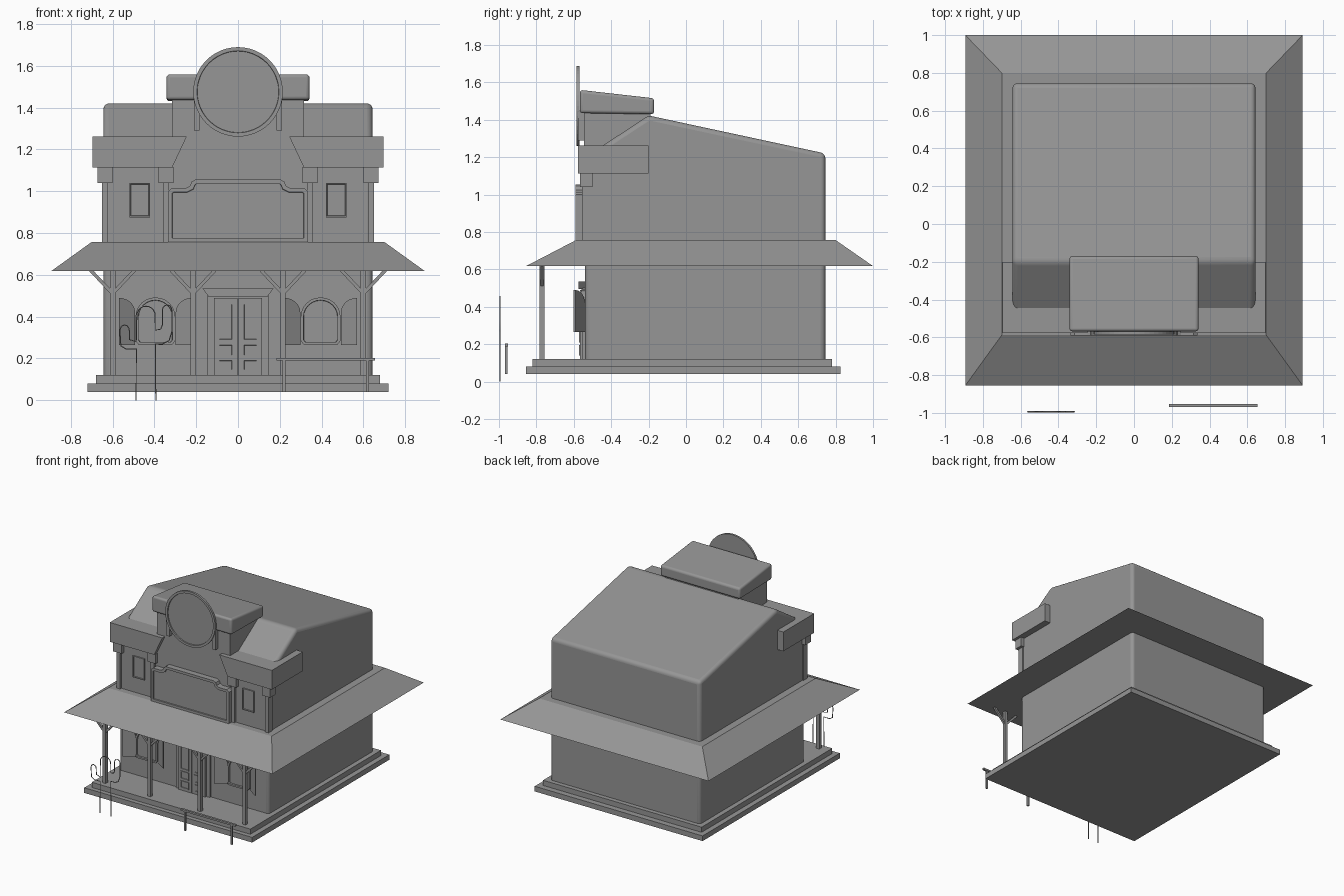
import bpy, bmesh
from math import sin, cos, pi
from mathutils import Vector

if "Cube" in bpy.data.objects:
    bpy.data.objects.remove(bpy.data.objects["Cube"])

grey = bpy.data.materials.new("dark_grey")
grey.diffuse_color = (.305, .305, .305, 1)
grey.use_nodes = True
grey.node_tree.nodes["Principled BSDF"].inputs["Base Color"].default_value = grey.diffuse_color


def finish(name, bm, bevel=0.0, segments=4):
    bmesh.ops.recalc_face_normals(bm, faces=bm.faces)
    me = bpy.data.meshes.new(name)
    bm.to_mesh(me)
    bm.free()
    me.materials.append(grey)
    ob = bpy.data.objects.new(name, me)
    bpy.context.collection.objects.link(ob)
    if bevel:
        mod = ob.modifiers.new("bevel", 'BEVEL')
        mod.width, mod.segments, mod.limit_method = bevel, segments, 'ANGLE'
        bpy.ops.object.select_all(action='DESELECT')
        ob.select_set(True)
        bpy.context.view_layer.objects.active = ob
        bpy.ops.object.shade_smooth_by_angle(angle=0.6)
    return ob


def prism(name, pts, a, b, axis='y', bevel=0.0, inset=0.0, depth=0.01):
    """Extrude a profile (xz along y, or yz along x); optional sunk front panel."""
    place = (lambda u, v, t: (u, t, v)) if axis == 'y' else (lambda u, v, t: (t, u, v))
    bm = bmesh.new()
    near = [bm.verts.new(place(u, v, a)) for u, v in pts]
    far = [bm.verts.new(place(u, v, b)) for u, v in pts]
    front = bm.faces.new(near)
    bm.faces.new(far[::-1])
    n = len(pts)
    for i in range(n):
        bm.faces.new((near[i], far[i], far[(i + 1) % n], near[(i + 1) % n]))
    bmesh.ops.recalc_face_normals(bm, faces=bm.faces)
    if inset:
        for w, d in ((inset, 0), (0.0015, depth)):
            bmesh.ops.inset_individual(bm, faces=[front], thickness=w, use_even_offset=True)
            bmesh.ops.translate(bm, verts=front.verts[:], vec=(0, d, 0))
    return finish(name, bm, bevel)


def rect(x0, x1, z0, z1):
    return [(x0, z0), (x1, z0), (x1, z1), (x0, z1)]


def box(name, x0, x1, y0, y1, z0, z1, bevel=0.0, **kw):
    return prism(name, rect(x0, x1, z0, z1), y0, y1, bevel=bevel, **kw)


def beam(name, p, q, w):
    """Square timber between two points."""
    p, q = Vector(p), Vector(q)
    bm = bmesh.new()
    bmesh.ops.create_cube(bm, size=1)
    bmesh.ops.scale(bm, vec=(w, w, (q - p).length), verts=bm.verts)
    ob = finish(name, bm)
    ob.location = (p + q) / 2
    ob.rotation_euler = (q - p).to_track_quat('Z', 'Y').to_euler()
    return ob


def mirror_x(pts, s):
    return [(s * x, z) for x, z in pts]


def arc(cx, cz, rx, rz, a0, a1, n=8):
    return [(cx + rx * cos(a0 + (a1 - a0) * i / n), cz + rz * sin(a0 + (a1 - a0) * i / n))
            for i in range(n + 1)]


# Stepped plinth
box("lower_step", -.72, .72, -.855, .825, .04, .08)
box("upper_step", -.68, .68, -.82, .78, .08, .12)

# Main building with sloping roof
prism("building_body", [(-.54, .085), (-.54, 1.2), (-.2, 1.423), (.745, 1.22), (.745, .085)],
      -.643, .643, axis='x', bevel=.025)

# Awning running round the building
bm = bmesh.new()
rings = [[bm.verts.new(c) for c in ((-x, y0, z), (x, y0, z), (x, y1, z), (-x, y1, z))]
         for x, y0, y1, z in ((.893, -.855, 1.0, .618), (.70, -.588, .80, .757))]
for r in rings:
    bm.faces.new(r)
for i in range(4):
    j = (i + 1) % 4
    bm.faces.new((rings[0][i], rings[0][j], rings[1][j], rings[1][i]))
finish("awning", bm)

# Central false-front tower and its sloped cap
box("tower", -.315, .315, -.545, -.19, 1.0, 1.44)
prism("tower_cap", [(-.568, 1.436), (-.568, 1.56), (-.17, 1.515), (-.17, 1.43)],
      -.342, .342, axis='x', bevel=.016)

# Cornices, pilasters, upper windows, lower windows and shutters on both sides
for s, side in ((-1, "left"), (1, "right")):
    prism(f"cornice_{side}", mirror_x([(.245, 1.262), (.695, 1.262), (.695, 1.113), (.315, 1.113)], s),
          -.578, -.20)
    for k, x in (("outer", .637), ("inner", .345)):
        hw = .036
        box(f"{k}_capital_{side}", s * x - hw, s * x + hw, -.567, -.50, 1.04, 1.115)
        box(f"{k}_pilaster_{side}", s * x - .014, s * x + .014, -.556, -.51, .75, 1.04)
    box(f"upper_window_{side}", s * .47 - .05, s * .47 + .05, -.55, -.53, .875, 1.04,
        inset=.006, depth=.006)
    c = s * .395
    arch = [(c - .095, .285), (c - .08, .265), (c + .08, .265), (c + .095, .285)]
    arch += arc(c, .40, .095, .092, 0, pi, 12)[:-1] + [(c - .095, .40)]
    prism(f"window_{side}", arch, -.562, -.53, inset=.013, depth=.012)
    # half-arched shutters swung open
    for t in (-1, 1):
        top = arc(0, .42, .078, .07, pi / 2, 0, 6)
        prof = [(c + t * .175, .265)] + [(c + t * (.175 - u), z) for u, z in top] \
            + [(c + t * .097, .265)]
        sh = prism(f"shutter_{side}_{'b' if t > 0 else 'a'}", prof, -.552, -.541)
        for v in sh.data.vertices:
            v.co.y -= .05 * (abs(v.co.x - c) - .097) / .078
    # brackets carrying the round sign
    box(f"sign_bracket_{side}", s * .197 - .014, s * .197 + .014, -.578, -.54, 1.29, 1.45)

# Name board with stepped shoulders (blank)
half = [(.335, .755), (.335, 1.0), (.315, 1.015), (.25, 1.015), (.23, 1.025),
        (.222, 1.045), (.205, 1.055)]
prism("facade_board", half + mirror_x(half[::-1], -1), -.59, -.53, inset=.02, depth=.008)

# Round sign with rim
prism("round_sign", arc(0, 1.475, .214, .214, 0, 2 * pi, 48)[:-1], -.586, -.57,
      inset=.018, depth=.008)

# Door with frame, panels and lintel
box("door_frame", -.145, .145, -.553, -.53, .12, .505)
prism("door_lintel", [(-.14, .495), (.14, .495), (.17, .535), (-.17, .535)], -.575, -.53)
for s, side in ((-1, "left"), (1, "right")):
    x0, x1 = sorted((s * .003, s * .115))
    box(f"door_leaf_{side}", x0, x1, -.566, -.54, .12, .49)
    for k, (z0, z1) in enumerate(((.14, .195), (.21, .27), (.285, .465))):
        box(f"door_panel_{side}_{k}", x0 + .02, x1 - .02, -.571, -.55, z0, z1, inset=.006, depth=.003)

# Porch posts with Y braces
for i, x in enumerate((-.60, -.215, .215, .60)):
    box(f"porch_post_{i}", x - .013, x + .013, -.783, -.757, .12, .63)
    for t in (-1, 1):
        beam(f"porch_brace_{i}_{'b' if t > 0 else 'a'}", (x, -.77, .51), (x + t * .105, -.77, .622), .016)

# Hitching rail
box("hitching_rail", .185, .655, -.969, -.952, .189, .203)
for x in (.22, .62):
    box("hitching_post", x - .007, x + .007, -.967, -.954, .04, .195)

# Wire cactus outline
path = [(-.487, 0), (-.486, .245), (-.535, .245), (-.56, .26), (-.564, .32)]
path += arc(-.542, .335, .022, .025, pi, 0, 6) + [(-.518, .29), (-.486, .28), (-.484, .40)]
path += arc(-.44, .405, .044, .045, pi, 0, 10) + [(-.396, .335), (-.37, .34), (-.362, .36)]
path += arc(-.339, .43, .023, .026, pi, 0, 6) + [(-.316, .33), (-.33, .285), (-.36, .27),
                                                (-.395, .27), (-.393, 0)]
cu = bpy.data.curves.new("cactus_outline", 'CURVE')
cu.dimensions = '3D'
cu.bevel_depth, cu.bevel_resolution = .003, 1
cu.materials.append(grey)
sp = cu.splines.new('POLY')
sp.points.add(len(path) - 1)
for p, (x, z) in zip(sp.points, path):
    p.co = (x, -.994, z, 1)
bpy.context.collection.objects.link(bpy.data.objects.new("cactus_outline", cu))
